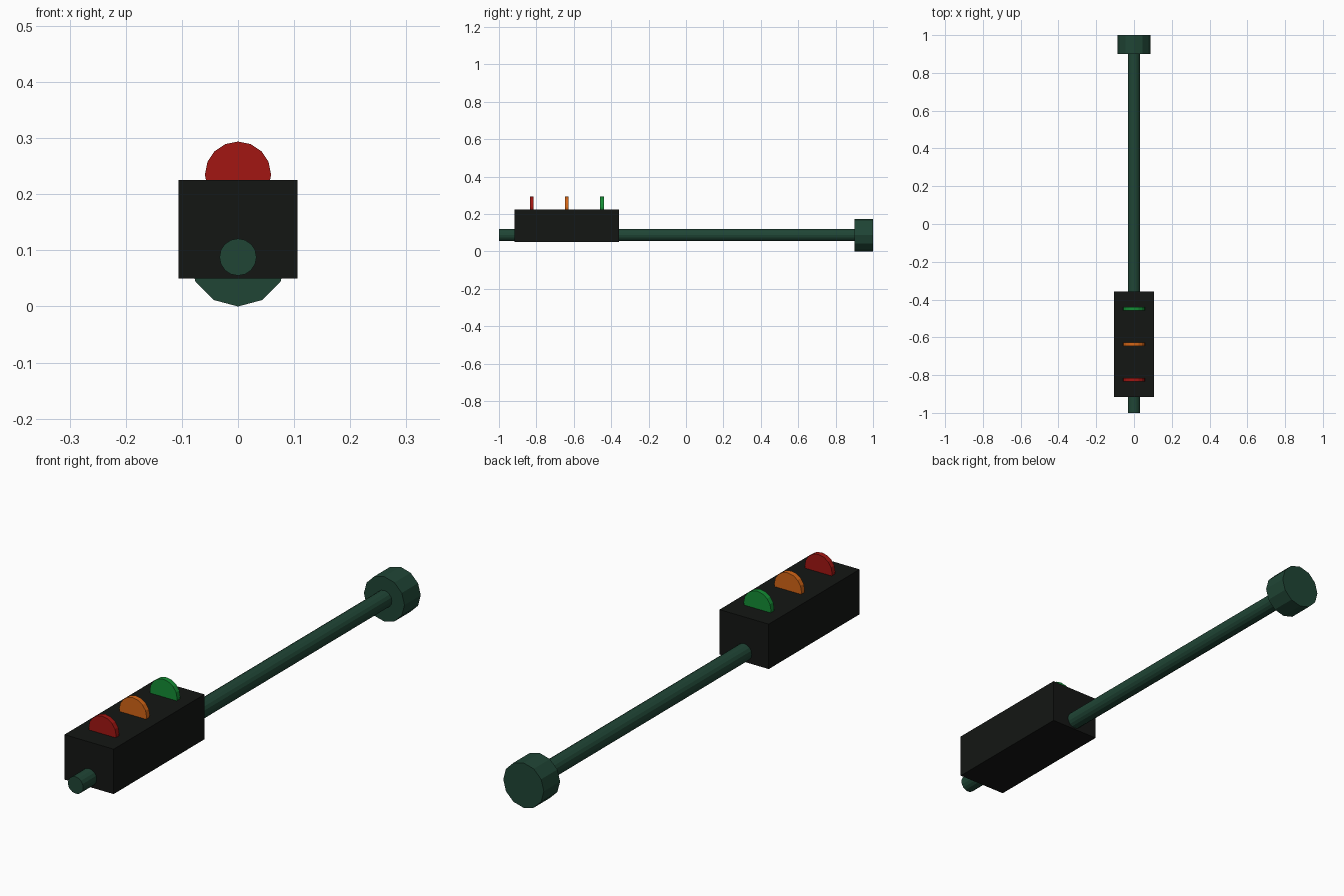
import bpy
import math

if "Cube" in bpy.data.objects:
    bpy.data.objects.remove(bpy.data.objects["Cube"])


def material(name, rgb):
    m = bpy.data.materials.new(name)
    m.diffuse_color = (*rgb, 1.0)
    m.use_nodes = True
    m.node_tree.nodes["Principled BSDF"].inputs["Base Color"].default_value = m.diffuse_color
    return m


def rod(name, radius, y0, y1, z, sides, mat):
    """Flat-shaded cylinder lying along y."""
    bpy.ops.mesh.primitive_cylinder_add(
        vertices=sides, radius=radius, depth=y1 - y0,
        location=(0, (y0 + y1) / 2, z), rotation=(math.pi / 2, 0, 0))
    ob = bpy.context.object
    ob.name = name
    ob.data.materials.append(mat)
    return ob


def box(name, x, y0, y1, z0, z1, mat):
    bpy.ops.mesh.primitive_cube_add(
        size=1, location=(0, (y0 + y1) / 2, (z0 + z1) / 2))
    ob = bpy.context.object
    ob.scale = (2 * x, y1 - y0, z1 - z0)
    bpy.ops.object.transform_apply(location=False, rotation=False, scale=True)
    ob.name = name
    ob.data.materials.append(mat)
    return ob


green = material("pole_green", (0.014, 0.06, 0.036))
black = material("housing_black", (0.007, 0.008, 0.007))

# Pole and its foot
AXIS_Z = 0.088
rod("pole", 0.033, -1.0, 0.95, AXIS_Z, 16, green)
rod("pole_foot", 0.0875, 0.9, 1.0, 0.0875, 12, green)

# Signal housing
box("signal_housing", 0.106, -0.917, -0.358, 0.05, 0.225, black)

# Lamp discs, half sunk in the housing
lamps = [("red", -0.825, (0.36, 0.008, 0.006)),
         ("orange", -0.637, (0.65, 0.13, 0.008)),
         ("green", -0.449, (0.007, 0.27, 0.035))]
for colour, y, rgb in lamps:
    rod(colour + "_lamp", 0.059, y - 0.01, y + 0.01, 0.235, 16,
        material("lamp_" + colour, rgb))
